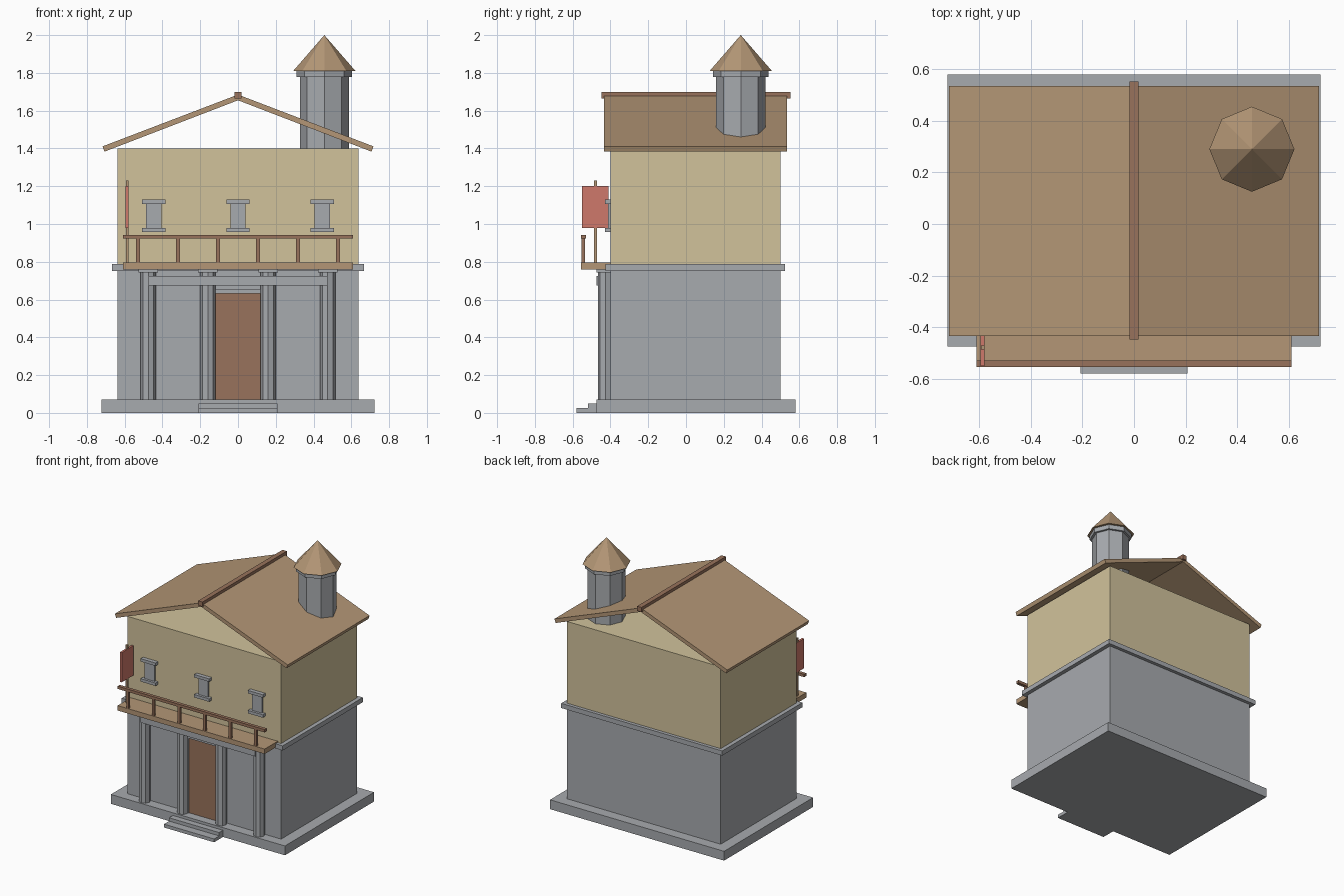
import bpy
import math

cube = bpy.data.objects.get("Cube")
if cube:
    bpy.data.objects.remove(cube, do_unlink=True)


def material(name, rgb):
    color = [(c / 255) ** 2.2 for c in rgb] + [1]
    m = bpy.data.materials.new(name)
    m.use_nodes = True
    m.diffuse_color = color
    m.node_tree.nodes["Principled BSDF"].inputs["Base Color"].default_value = color
    return m


stone = material("grey stone", (166, 169, 173))
plaster = material("cream plaster", (208, 193, 154))
timber = material("tan timber", (178, 149, 117))
brown = material("dark brown wood", (151, 114, 92))
red = material("sign red", (205, 120, 106))


def finish(name, mat):
    obj = bpy.context.object
    obj.name = name
    obj.data.materials.append(mat)
    return obj


def box(name, mat, x, y, z):
    """Box from (min, max) ranges on each axis."""
    spans = (x, y, z)
    bpy.ops.mesh.primitive_cube_add(size=1, location=[(a + b) / 2 for a, b in spans])
    obj = finish(name, mat)
    obj.scale = [b - a for a, b in spans]
    bpy.ops.object.transform_apply(location=False, rotation=False, scale=True)
    return obj


def octagon(name, mat, x, y, r, z, r_top=None):
    """Eight sided prism or cone with corners on the axes."""
    bpy.ops.mesh.primitive_cone_add(
        vertices=8, radius1=r, radius2=r if r_top is None else r_top,
        depth=z[1] - z[0], location=(x, y, (z[0] + z[1]) / 2))
    return finish(name, mat)


def around(c, half):
    return (c - half, c + half)


# Base and steps
box("base_slab", stone, around(0, 0.722), (-0.475, 0.58), (0, 0.07))
box("lower_step", stone, around(0, 0.208), (-0.58, -0.47), (0, 0.025))
box("upper_step", stone, around(0, 0.208), (-0.52, -0.47), (0.02, 0.05))

# Storeys
box("lower_storey", stone, around(0, 0.638), (-0.4, 0.5), (0.07, 0.76))
box("ledge", stone, around(0, 0.668), (-0.425, 0.525), (0.752, 0.787))
box("upper_storey", plaster, around(0, 0.638), (-0.4, 0.5), (0.787, 1.4))

# Pitched roof with open gables
for side, label in ((-1, "right"), (1, "left")):
    profile = [(0, 1.685), (0.717, 1.411), (0.707, 1.383), (0, 1.655)]
    verts = [(side * px, y, pz) for y in (-0.435, 0.535) for px, pz in profile]
    faces = [(0, 1, 2, 3), (7, 6, 5, 4)]
    faces += [(i, i + 4, (i + 1) % 4 + 4, (i + 1) % 4) for i in range(4)]
    if side > 0:
        faces = [f[::-1] for f in faces]
    mesh = bpy.data.meshes.new(label + "_roof_slope")
    mesh.from_pydata(verts, [], [f[::-1] for f in faces])
    mesh.materials.append(timber)
    slope = bpy.data.objects.new(label + "_roof_slope", mesh)
    bpy.context.collection.objects.link(slope)
    slope.data.validate()
box("ridge_beam", brown, around(0, 0.018), (-0.447, 0.553), (1.665, 1.7))

# Turret
octagon("turret_shaft", stone, 0.457, 0.29, 0.13, (1.395, 1.79))
octagon("turret_collar", stone, 0.457, 0.29, 0.147, (1.777, 1.812))
octagon("turret_cap", timber, 0.457, 0.29, 0.165, (1.81, 2.0), 0)

# Door with lintel
box("door", brown, around(0, 0.118), (-0.412, -0.398), (0.07, 0.632))
box("door_lintel", stone, around(0, 0.13), (-0.42, -0.398), (0.632, 0.655))
for s in (-1, 1):
    box("door_jamb", stone, around(s * 0.125, 0.007), (-0.42, -0.398), (0.07, 0.655))

# Porch columns and beam
for x in (-0.475, -0.16, 0.16, 0.475):
    octagon("porch_column", stone, x, -0.427, 0.04, (0.07, 0.745))
    box("column_capital", stone, around(x, 0.052), (-0.475, -0.4), (0.742, 0.762))
box("porch_beam", stone, around(0, 0.475), (-0.475, -0.457), (0.675, 0.725))

# Balcony
box("balcony_floor", timber, around(0, 0.61), (-0.555, -0.4), (0.76, 0.797))
box("balcony_rail", brown, around(0, 0.61), (-0.555, -0.53), (0.922, 0.943))
for i in range(6):
    x = -0.53 + i * 0.212
    box("baluster", brown, around(x, 0.01), (-0.553, -0.535), (0.795, 0.925))

# Windows
for x in (-0.445, 0, 0.445):
    box("window_panel", stone, around(x, 0.041), (-0.412, -0.398), (0.965, 1.125))
    for z, label in ((0.968, "window_sill"), (1.118, "window_lintel")):
        box(label, stone, around(x, 0.062), (-0.43, -0.398), around(z, 0.011))

# Hanging sign on its post
box("sign_post", timber, around(-0.587, 0.007), around(-0.478, 0.008), (0.795, 1.23))
box("sign_board", red, around(-0.587, 0.008), (-0.55, -0.41), (0.978, 1.2))
